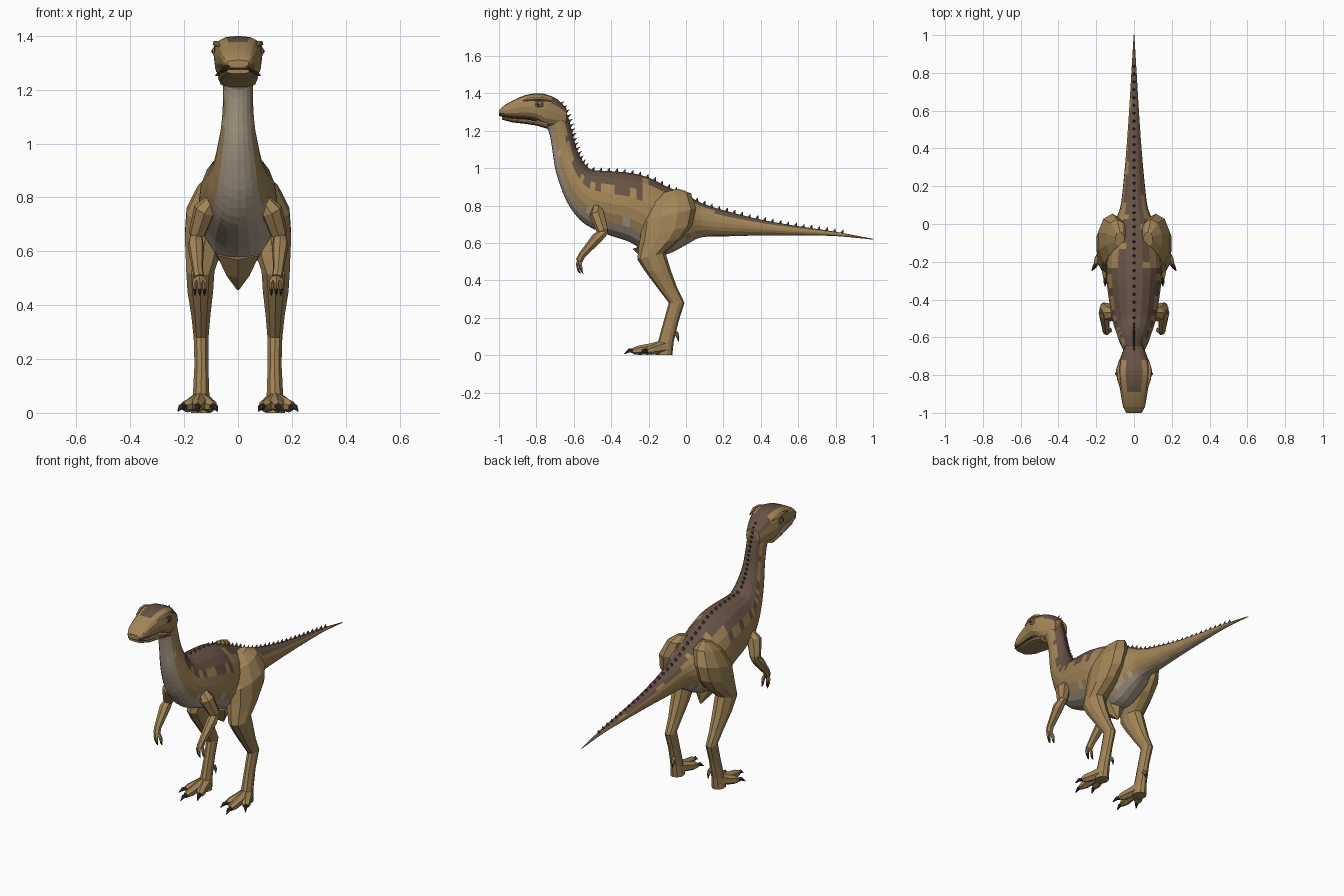
import bpy, bmesh, math
from mathutils import Vector

if "Cube" in bpy.data.objects:
    bpy.data.objects.remove(bpy.data.objects["Cube"], do_unlink=True)


def material(name, r, g, b):
    m = bpy.data.materials.new(name)
    m.use_nodes = True
    m.diffuse_color = (r, g, b, 1)
    bsdf = next(n for n in m.node_tree.nodes if n.type == 'BSDF_PRINCIPLED')
    bsdf.inputs["Base Color"].default_value = (r, g, b, 1)
    bsdf.inputs["Roughness"].default_value = 0.9
    return m


TAN = material("tan_hide", .36, .235, .095)
DARK = material("dark_brown_back", .135, .085, .06)
CREAM = material("pale_belly", .42, .345, .255)
CLAW = material("claw_black", .035, .028, .026)
EYE = material("eye_amber", .30, .19, .08)


def loft(name, rings, mats, rule=None):
    """Skin a row of equal-sized rings; rule(ring, side, face) picks the colour."""
    bm = bmesh.new()
    rows = [[bm.verts.new(p) for p in ring] for ring in rings]
    n = len(rows[0])
    for i, (a, b) in enumerate(zip(rows, rows[1:])):
        for k in range(n):
            j = (k + 1) % n
            f = bm.faces.new((a[k], a[j], b[j], b[k]))
            if rule:
                f.material_index = rule(i, k, f.calc_center_median())
    bm.faces.new(rows[0])
    bm.faces.new(rows[-1])
    bmesh.ops.recalc_face_normals(bm, faces=bm.faces)
    me = bpy.data.meshes.new(name)
    bm.to_mesh(me)
    bm.free()
    for m in mats:
        me.materials.append(m)
    ob = bpy.data.objects.new(name, me)
    bpy.context.collection.objects.link(ob)
    return ob


def tube(name, pts, radii, mat, sides=6):
    """Faceted limb through points with one radius for each."""
    pts = [Vector(p) for p in pts]
    rings = []
    for i, (p, r) in enumerate(zip(pts, radii)):
        d = (pts[min(i + 1, len(pts) - 1)] - pts[max(i - 1, 0)]).normalized()
        u = d.cross(Vector((1, 0, 0))).normalized()
        v = d.cross(u)
        rings.append([p + r * (u * math.cos(t) + v * math.sin(t))
                      for t in (math.tau * k / sides for k in range(sides))])
    return loft(name, rings, [mat])


def section(row, sides, power=1.0):
    """Closed outline between a top and a bottom point of the midline."""
    ty, tz, by, bz, w = row
    ring = []
    for k in range(sides):
        a = math.tau * k / sides
        c, s = math.cos(a), math.sin(a)
        c = math.copysign(abs(c) ** power, c)
        s = math.copysign(abs(s) ** power, s)
        f = (1 + c) / 2
        ring.append(Vector((w * s, by + (ty - by) * f, bz + (tz - bz) * f)))
    return ring


def spline(rows, steps):
    """Resample rows of numbers with a Catmull-Rom curve."""
    out = []
    for i in range(len(rows) - 1):
        p = [rows[max(0, min(len(rows) - 1, i + o))] for o in (-1, 0, 1, 2)]
        for s in range(steps):
            t = s / steps
            out.append([b + t / 2 * (c - a + t * (2*a - 5*b + 4*c - d + t * (3*(b - c) + d - a)))
                        for a, b, c, d in zip(*p)])
    return out + [rows[-1]]


# Body from tail tip to neck: top y, top z, bottom y, bottom z, half width
BODY = [
    (1, .622, 1, .618, .002), (.8, .66, .8, .637, .014), (.6, .69, .6, .64, .026),
    (.4, .725, .4, .64, .04), (.2, .775, .2, .635, .058), (.08, .815, .08, .63, .075),
    (0, .86, 0, .59, .11), (-.1, .9, -.1, .54, .13), (-.2, .95, -.2, .545, .145),
    (-.3, .975, -.3, .605, .145), (-.42, .985, -.42, .645, .13), (-.5, .99, -.54, .7, .112),
    (-.54, 1.02, -.62, .79, .092), (-.565, 1.06, -.67, .9, .077), (-.59, 1.12, -.7, 1, .063),
    (-.61, 1.2, -.715, 1.1, .056), (-.64, 1.3, -.735, 1.2, .056), (-.68, 1.36, -.77, 1.23, .06)]
body_rows = spline(BODY, 3)
SIDES = 20


def body_colour(i, k, c):
    u = math.cos(math.tau * (k + .5) / SIDES)
    u += .09 * math.sin(i * 2.3) + .05 * math.sin(i * 5.1 + k)
    if c.z > 1.02:
        hi, lo = .55, -.5
    elif c.y < -.22:
        hi, lo = .42, -.55
    elif c.y < .1:
        hi, lo = .8, -.72
    else:
        hi, lo = .6, -.85
    return 1 if u > hi else 2 if u < lo else 0


loft("body", [section(r, SIDES) for r in body_rows], [TAN, DARK, CREAM], body_colour)

# Wedge under the hips
tube("pelvis_wedge", [(0, -.2, .6), (0, -.17, .52), (0, -.14, .457)], [.09, .05, .004], TAN)

# Row of small scutes down the spine
travelled = 0
for a, b in zip(body_rows, body_rows[1:]):
    p, q = Vector((0, a[0], a[1])), Vector((0, b[0], b[1]))
    d = q - p
    up = Vector((0, a[0] - a[2], a[1] - a[3])).normalized()
    while travelled < d.length:
        base = p + d * (travelled / d.length)
        if -.67 < base.y < .86:
            size = .007 if base.z > 1 else .009
            lean = Vector((0, .006, 0))
            tube("spine_scute", [base - up * .004, base + up * .005, base + up * .017 + lean],
                 [size, size * .8, .001], DARK, 5)
        travelled += .042 if base.z < 1 else .026
    travelled -= d.length

# Head: y, top z, bottom z, half width
SKULL = [(-.64, 1.32, 1.23, .045), (-.69, 1.37, 1.22, .066), (-.75, 1.395, 1.225, .086),
         (-.8, 1.4, 1.255, .089), (-.86, 1.39, 1.267, .077), (-.92, 1.365, 1.271, .067),
         (-.97, 1.337, 1.277, .057), (-1, 1.31, 1.285, .04)]
JAW = [(-.74, 1.25, 1.21, .068), (-.8, 1.262, 1.228, .075), (-.86, 1.267, 1.237, .068),
       (-.93, 1.268, 1.245, .058), (-.985, 1.278, 1.26, .042)]


def head_colour(i, k, c):
    u = math.cos(math.tau * (k + .5) / 16)
    if c.y > -.72:
        return int(u > .5)
    return int(u > .95 and c.y > -.88)


def head_rings(rows):
    return [section((y, t, y, b, w), 16, .72) for y, t, b, w in rows]


loft("skull", head_rings(spline(SKULL, 2)), [TAN, DARK], head_colour)
loft("lower_jaw", head_rings(JAW), [TAN])
loft("mouth_line", head_rings([(y, b + .003, b - .006, w * .97) for y, t, b, w in SKULL[3:]]), [DARK])

# Leg from hip to sole: z, x, y, half width, half depth
LEG = [(.88, .075, -.08, .025, .04), (.84, .09, -.08, .06, .105), (.75, .115, -.09, .08, .145),
       (.66, .125, -.105, .076, .14), (.6, .13, -.135, .068, .12), (.53, .14, -.185, .055, .075),
       (.45, .14, -.15, .05, .07), (.36, .138, -.1, .037, .053), (.28, .137, -.05, .029, .042),
       (.18, .136, -.08, .027, .04), (.07, .137, -.108, .032, .042), (0, .138, -.118, .038, .045)]

for side, s in (("left", 1), ("right", -1)):
    # Leg
    rings = []
    for z, x, y, rx, ry in LEG:
        tilt = .25 if z > .5 else 0
        rings.append([(s * (x + rx * math.cos(a)), y + ry * math.sin(a), z + tilt * ry * math.sin(a))
                      for a in (math.tau * (k + .5) / 10 for k in range(10))])
    loft(side + "_leg", rings, [TAN])

    # Three toes with claws, and a small hind claw
    for toe, x, y in (("inner", .092, -.235), ("middle", .15, -.285), ("outer", .2, -.21)):
        start = Vector((s * .138, -.11, .045))
        tip = Vector((s * x, y, .022))
        d = tip - start
        tube(f"{side}_{toe}_toe", [start, start + d * .5, start + d * .82, tip],
             [.038, .028, .025, .016], TAN)
        out = Vector((d.x, d.y, 0)).normalized()
        tube(f"{side}_{toe}_toe_claw", [tip - out * .008, tip + out * .02 + Vector((0, 0, .002)),
                                       tip + out * .045 - Vector((0, 0, .016))],
             [.014, .011, .002], CLAW, 5)
    tube(side + "_hind_toe", [(s * .125, -.075, .13), (s * .122, -.05, .115), (s * .12, -.043, .095)],
         [.012, .011, .008], TAN)
    tube(side + "_hind_claw", [(s * .12, -.043, .098), (s * .12, -.04, .07)], [.008, .001], CLAW, 5)

    # Arm
    tube(side + "_upper_arm", [(s * .095, -.475, .785), (s * .125, -.475, .75), (s * .152, -.445, .665),
                               (s * .155, -.435, .645)], [.03, .042, .032, .018], TAN, 7)
    tube(side + "_forearm", [(s * .155, -.43, .665), (s * .157, -.475, .625), (s * .15, -.555, .535),
                             (s * .145, -.57, .505)], [.022, .031, .02, .02], TAN, 7)
    for finger, dx, y in (("inner", -.018, -.56), ("middle", 0, -.575), ("outer", .018, -.56)):
        x = .142 + dx
        tube(f"{side}_{finger}_finger", [(s * .145, -.567, .515), (s * x, y - .004, .485), (s * x, y, .462)],
             [.013, .01, .008], TAN, 5)
        tube(f"{side}_{finger}_finger_claw", [(s * x, y, .466), (s * x, y + .002, .45), (s * x, y + .012, .435)],
             [.008, .006, .001], CLAW, 5)

    # Brow ridge, eye and nostril
    tube(side + "_brow", [(s * .07, -.87, 1.362), (s * .08, -.82, 1.372), (s * .084, -.77, 1.372),
                          (s * .075, -.72, 1.36)], [.004, .011, .011, .004], TAN, 5)
    for part, r, y, x, mat in (("socket", .025, -.785, .087, DARK), ("eye", .016, -.79, .09, EYE),
                               ("pupil", .008, -.793, .094, CLAW)):
        bpy.ops.mesh.primitive_uv_sphere_add(segments=10, ring_count=6, radius=1,
                                             location=(s * x, y, 1.343))
        ob = bpy.context.object
        ob.name = f"{side}_{part}"
        ob.scale = (.006, r, r * .85)
        ob.data.materials.append(mat)
    tube(side + "_nostril", [(s * .04, -.975, 1.318), (s * .05, -.972, 1.318)], [.006, .005], DARK, 5)
